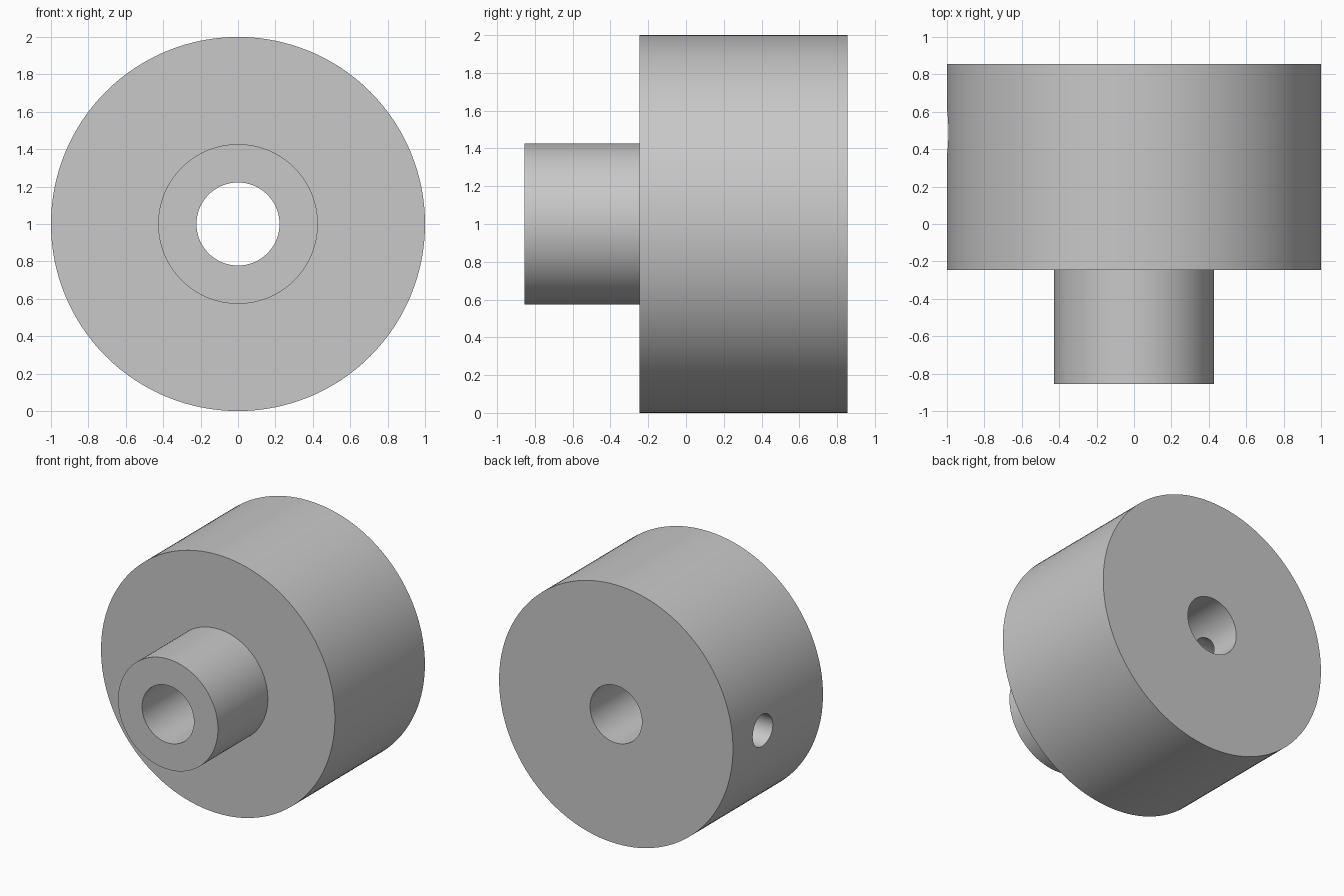
import bpy, bmesh, math
from mathutils import Matrix

cube = bpy.data.objects.get("Cube")
if cube:
    bpy.data.objects.remove(cube, do_unlink=True)

SEGMENTS = 128
OUTER, HUB, BORE, SIDE_HOLE = 1.0, 0.427, 0.222, 0.123
FRONT, STEP, BACK = -0.855, -0.245, 0.855
HOLE_Y = 0.49

# Single plain grey
grey = bpy.data.materials.new("light_grey")
grey.use_nodes = True
color = (0.58, 0.58, 0.58, 1.0)
grey.diffuse_color = color
grey.node_tree.nodes["Principled BSDF"].inputs["Base Color"].default_value = color


def add_object(name, bm):
    bmesh.ops.recalc_face_normals(bm, faces=bm.faces)
    mesh = bpy.data.meshes.new(name)
    bm.to_mesh(mesh)
    bm.free()
    mesh.materials.append(grey)
    obj = bpy.data.objects.new(name, mesh)
    bpy.context.collection.objects.link(obj)
    return obj


# Stepped collar: closed half-section turned about the y axis
bm = bmesh.new()
section = [(BORE, FRONT), (HUB, FRONT), (HUB, STEP),
           (OUTER, STEP), (OUTER, BACK), (BORE, BACK)]
verts = [bm.verts.new((r, y, 1)) for r, y in section]
edges = [bm.edges.new((v, verts[i - 1])) for i, v in enumerate(verts)]
bmesh.ops.spin(bm, geom=verts + edges, cent=(0, 0, 1), axis=(0, 1, 0),
               angle=math.tau, steps=SEGMENTS, use_merge=True)
bmesh.ops.remove_doubles(bm, verts=bm.verts, dist=0.0001)
collar = add_object("stepped_collar", bm)

# Radial set-screw hole from the -x side into the bore
bm = bmesh.new()
bmesh.ops.create_cone(bm, cap_ends=True, segments=64, radius1=SIDE_HOLE,
                      radius2=SIDE_HOLE, depth=1.2,
                      matrix=Matrix.Translation((-0.6, HOLE_Y, 1))
                      @ Matrix.Rotation(math.pi / 2, 4, 'Y'))
cutter = add_object("side_hole_cutter", bm)
cutter.hide_render = True

cut = collar.modifiers.new("side_hole", 'BOOLEAN')
cut.operation = 'DIFFERENCE'
cut.solver = 'EXACT'
cut.object = cutter

bpy.ops.object.select_all(action='DESELECT')
collar.select_set(True)
bpy.context.view_layer.objects.active = collar
bpy.ops.object.modifier_apply(modifier=cut.name)
bpy.data.objects.remove(cutter, do_unlink=True)
bpy.ops.object.shade_smooth_by_angle(angle=math.radians(30))
